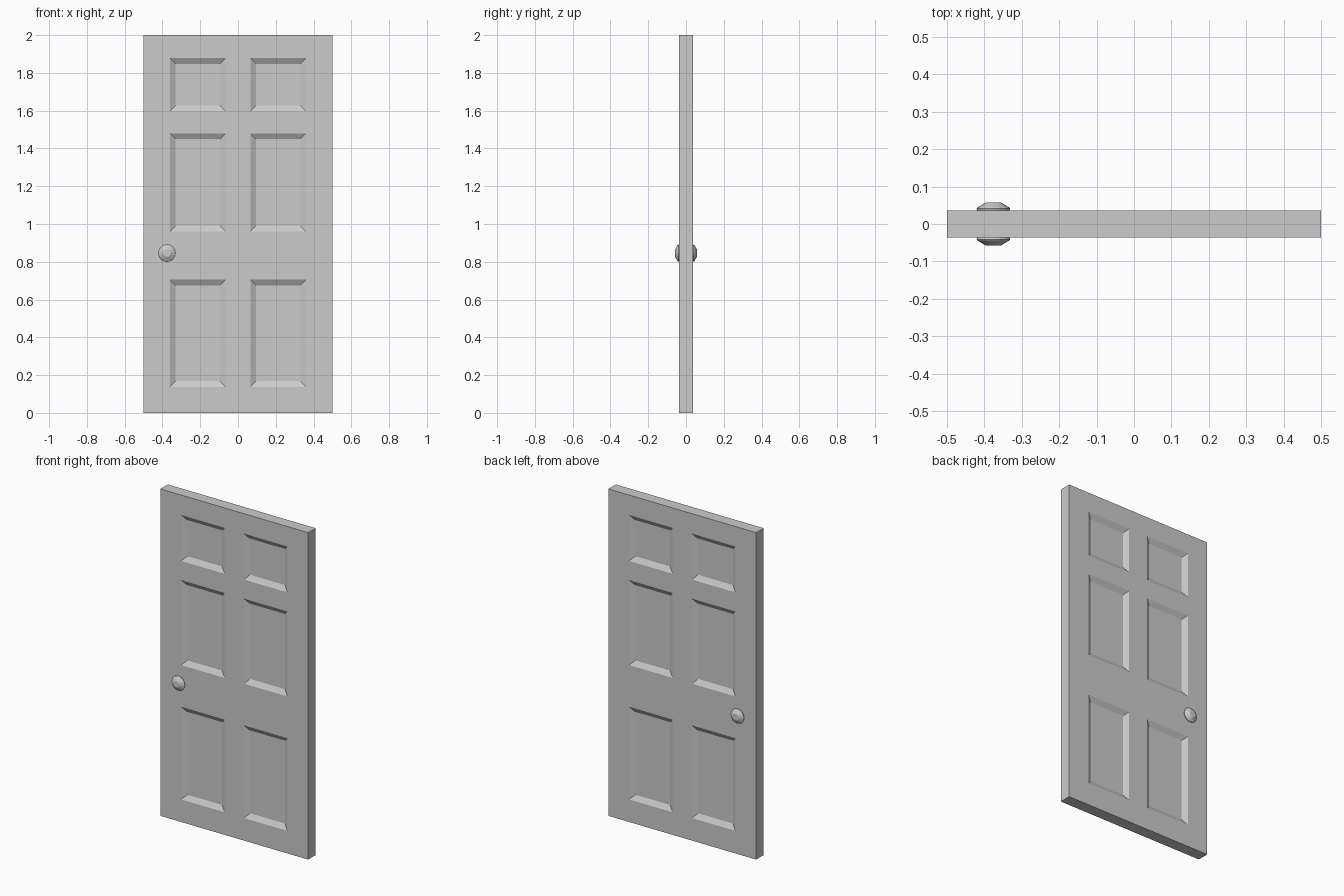
import bpy, bmesh, math

if "Cube" in bpy.data.objects:
    bpy.data.objects.remove(bpy.data.objects["Cube"])

HX, HY, H = 0.5, 0.036, 2.0      # half width, half thickness, height
INSET, DEPTH = 0.03, 0.018       # panel moulding

XS = [-HX, -0.36, -0.065, 0.065, 0.36, HX]
ZS = [0, 0.138, 0.705, 0.96, 1.48, 1.597, 1.878, H]


def make_object(name, bm):
    bmesh.ops.remove_doubles(bm, verts=bm.verts, dist=1e-5)
    bmesh.ops.recalc_face_normals(bm, faces=bm.faces)
    mesh = bpy.data.meshes.new(name)
    bm.to_mesh(mesh)
    bm.free()
    obj = bpy.data.objects.new(name, mesh)
    bpy.context.collection.objects.link(obj)
    return obj


def quad(bm, pts):
    return bm.faces.new([bm.verts.new(p) for p in pts])


# Door slab: gridded faces front and back, with six sunken panels each
bm = bmesh.new()
for s in (-1, 1):
    y = s * HY
    for i in range(5):
        for j in range(7):
            x0, x1, z0, z1 = XS[i], XS[i + 1], ZS[j], ZS[j + 1]
            outer = [(x0, y, z0), (x1, y, z0), (x1, y, z1), (x0, y, z1)]
            if i % 2 == 0 or j % 2 == 0:
                quad(bm, outer)
                continue
            a, b, c, d = x0 + INSET, x1 - INSET, z0 + INSET, z1 - INSET
            yi = s * (HY - DEPTH)
            inner = [(a, yi, c), (b, yi, c), (b, yi, d), (a, yi, d)]
            quad(bm, inner)
            for k in range(4):
                n = (k + 1) % 4
                quad(bm, [outer[k], outer[n], inner[n], inner[k]])
# Slab edges
for a, b in zip(XS, XS[1:]):
    for z in (0, H):
        quad(bm, [(a, -HY, z), (b, -HY, z), (b, HY, z), (a, HY, z)])
for a, b in zip(ZS, ZS[1:]):
    for x in (-HX, HX):
        quad(bm, [(x, -HY, a), (x, HY, a), (x, HY, b), (x, -HY, b)])
make_object("door_slab", bm)

# Door knobs: lathed profile (radius, distance from door centre)
PROFILE = [(0, 0.03), (0.041, 0.03), (0.045, 0.041), (0.043, 0.044),
           (0.02, 0.0575), (0, 0.0575)]
SIDES = 16
for name, s in (("front_knob", -1), ("back_knob", 1)):
    bm = bmesh.new()
    for k in range(SIDES):
        t0, t1 = (2 * math.pi * (k + m) / SIDES for m in (0, 1))
        for (r0, y0), (r1, y1) in zip(PROFILE, PROFILE[1:]):
            ring = [(r0, y0, t0), (r0, y0, t1), (r1, y1, t1), (r1, y1, t0)]
            if r0 == 0:
                ring.pop(1)
            elif r1 == 0:
                ring.pop(2)
            quad(bm, [(-0.376 + r * math.cos(t), s * y, 0.846 + r * math.sin(t))
                      for r, y, t in ring])
    make_object(name, bm)
